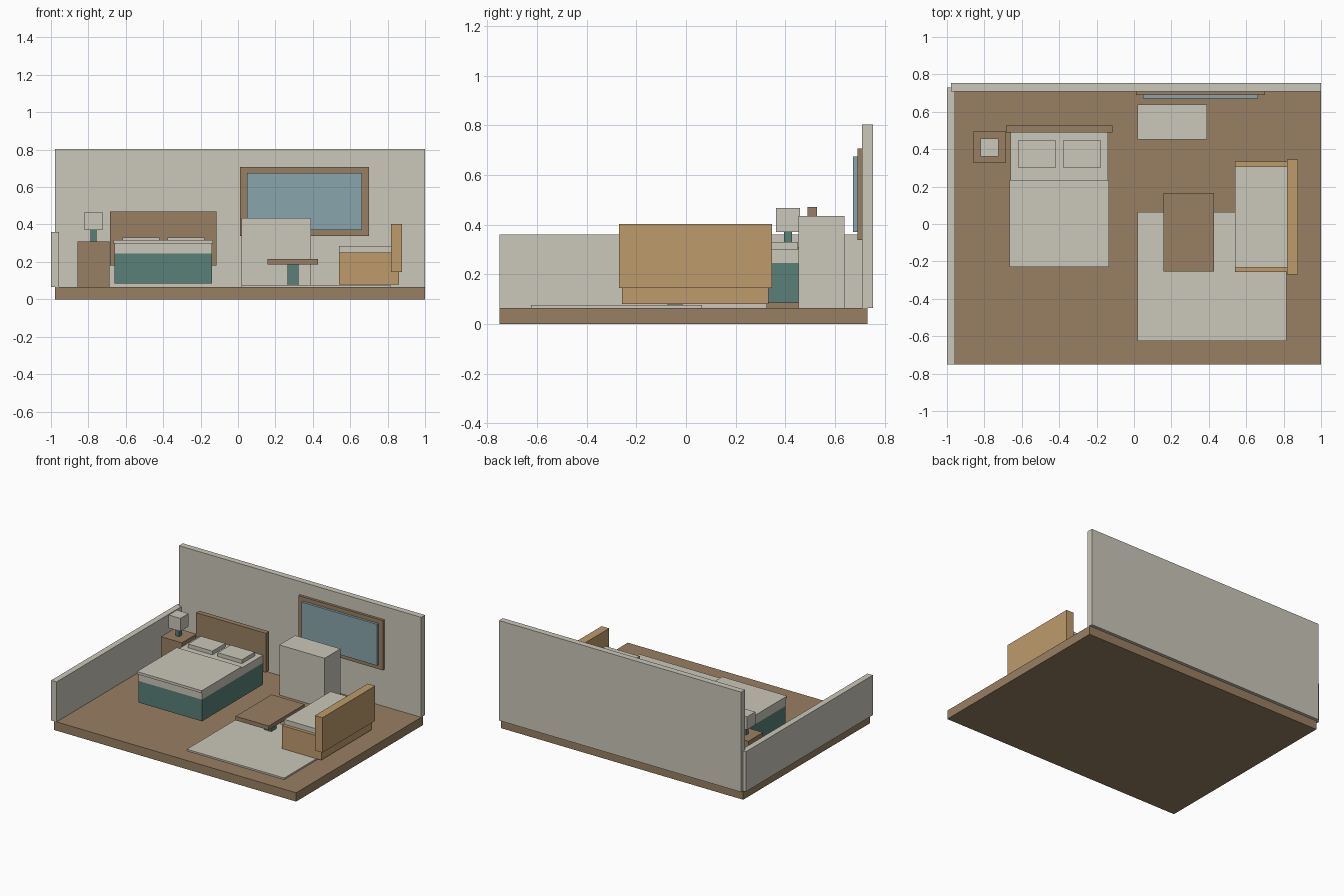
import bpy

default = bpy.data.objects.get("Cube")
if default:
    bpy.data.objects.remove(default, do_unlink=True)


def linear(c):
    c /= 255
    return c / 12.92 if c <= 0.04045 else ((c + 0.055) / 1.055) ** 2.4


def make_material(name, *rgb):
    mat = bpy.data.materials.new(name)
    colour = [linear(c) for c in rgb] + [1]
    mat.use_nodes = True
    shader = next(n for n in mat.node_tree.nodes if n.type == "BSDF_PRINCIPLED")
    shader.inputs["Base Color"].default_value = colour
    shader.inputs["Roughness"].default_value = 0.8
    mat.diffuse_color = colour
    return mat


cream = make_material("cream", 203, 199, 186)
brown = make_material("brown wood", 153, 127, 99)
oak = make_material("light oak", 190, 155, 108)
teal = make_material("teal", 90, 128, 119)
glass = make_material("pale blue glass", 138, 165, 173)


def box(name, mat, x, y, z):
    """Axis-aligned box from (low, high) ranges."""
    ranges = (x, y, z)
    bpy.ops.mesh.primitive_cube_add(size=1, location=[(a + b) / 2 for a, b in ranges])
    obj = bpy.context.object
    obj.name = obj.data.name = name
    size = [b - a for a, b in ranges]
    for v in obj.data.vertices:
        v.co = [c * s for c, s in zip(v.co, size)]
    obj.data.materials.append(mat)
    return obj


def around(centre, half):
    return centre - half, centre + half


# Room shell
FLOOR = 0.065
room_x, room_y = (-0.978, 1.0), (-0.75, 0.73)
box("floor", brown, room_x, room_y, (0, FLOOR))
box("back_wall", cream, room_x, (0.708, 0.753), (FLOOR, 0.803))
box("left_wall", cream, (-1.0, -0.956), room_y, (FLOOR, 0.36))

# Window on the back wall
box("window_frame", brown, (0.01, 0.7), (0.69, 0.708), (0.338, 0.706))
box("window_pane", glass, (0.047, 0.663), (0.672, 0.69), (0.37, 0.675))

# Bed
bed_x, bed_y = around(-0.4, 0.26), (-0.22, 0.49)
box("bed_base", teal, bed_x, bed_y, (0.085, 0.245))
box("mattress", cream, bed_x, bed_y, (0.245, 0.302))
box("blanket", cream, around(-0.4, 0.265), (-0.23, 0.235), (0.297, 0.316))
box("headboard", brown, around(-0.4, 0.285), (0.49, 0.527), (0.18, 0.47))
for side, px in (("right", -0.518), ("left", -0.277)):
    box(side + "_pillow", cream, around(px, 0.099), (0.3, 0.45), (0.302, 0.33))

# Nightstand and lamp
lamp_x, lamp_y = -0.772, 0.41
box("nightstand", brown, (-0.857, -0.686), (0.325, 0.497), (FLOOR, 0.31))
box("lamp_stem", teal, around(lamp_x, 0.016), around(lamp_y, 0.016), (0.31, 0.37))
box("lamp_shade", cream, around(lamp_x, 0.048), around(lamp_y, 0.048), (0.37, 0.466))

# Cabinet under the window
box("cabinet", cream, (0.02, 0.39), (0.453, 0.638), (FLOOR, 0.435))

# Rug and coffee table
box("rug", cream, (0.02, 0.815), (-0.625, 0.064), (FLOOR, 0.077))
table_x, table_y = 0.294, -0.045
box("table_leg", teal, around(table_x, 0.03), around(table_y, 0.03), (0.077, 0.186))
box("table_top", brown, around(table_x, 0.135), around(table_y, 0.21), (0.186, 0.216))

# Sofa facing the table
sofa_y = 0.038
box("sofa_base", oak, (0.54, 0.86), around(sofa_y, 0.295), (0.08, 0.25))
box("sofa_cushion", cream, (0.54, 0.817), around(sofa_y, 0.27), (0.25, 0.286))
box("sofa_back", oak, (0.817, 0.878), around(sofa_y, 0.308), (0.145, 0.403))
